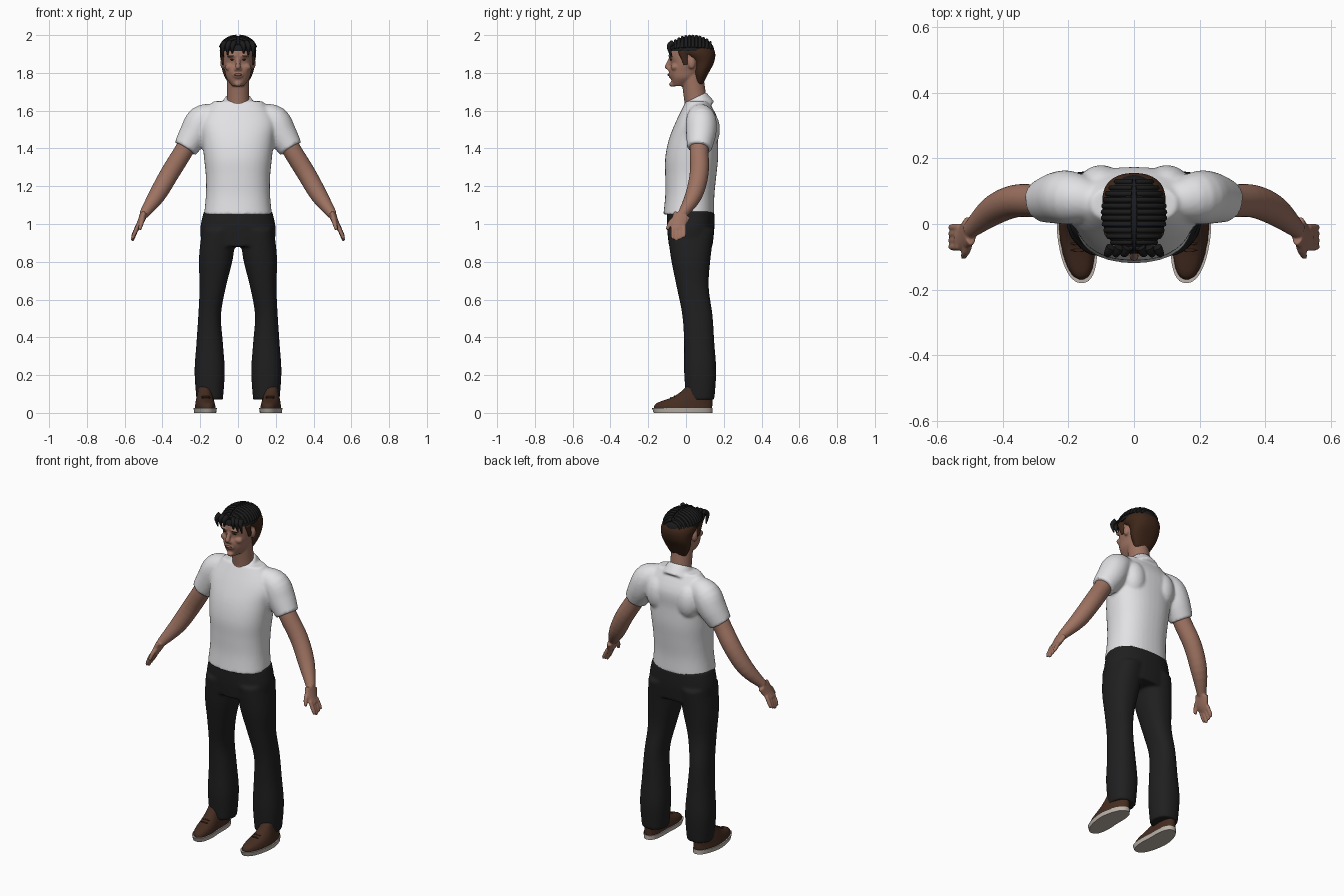
import bpy, bmesh, math
from mathutils import Vector, Matrix

cube = bpy.data.objects.get("Cube")
if cube:
    bpy.data.objects.remove(cube, do_unlink=True)


def material(name, red, green, blue):
    mat = bpy.data.materials.new(name)
    mat.use_nodes = True
    mat.diffuse_color = (red, green, blue, 1)
    shader = mat.node_tree.nodes["Principled BSDF"]
    shader.inputs["Base Color"].default_value = mat.diffuse_color
    shader.inputs["Roughness"].default_value = .8
    return mat


skin = material("skin", .34, .17, .12)
lip_colour = material("lip colour", .27, .11, .08)
white_cotton = material("white cotton", .76, .76, .78)
black_denim = material("black denim", .014, .014, .015)
black_hair = material("black hair", .011, .011, .012)
dark_brown = material("dark brown", .05, .02, .01)
brown_leather = material("brown leather", .06, .026, .015)
pale_rubber = material("pale rubber", .5, .45, .4)


def spline(rows, steps=4):
    """Smooth interpolation through rows of numbers."""
    rows = [Vector(row) for row in rows]
    result = []
    for index, (start, end) in enumerate(zip(rows, rows[1:])):
        before = rows[max(index - 1, 0)]
        after = rows[min(index + 2, len(rows) - 1)]
        leave, arrive = (end - before) / 2, (after - start) / 2
        for step in range(steps):
            t = step / steps
            ease = t * t * (3 - 2 * t)
            result.append(start.lerp(end, ease) + leave * (t * (1 - t) ** 2)
                          - arrive * (t * t * (1 - t)))
    return result + [rows[-1]]


def sides_for(x):
    """Parts away from the middle are built on both sides."""
    return (1, -1) if x else (1,)


def loft(bm, rows, level, power, count):
    """Skin of rounded rings; each row is x, y, z, width, depth."""
    rows = spline(rows)
    for side in sides_for(any(row[0] for row in rows)):
        rings = []
        for index, row in enumerate(rows):
            across, along = Vector((1, 0, 0)), Vector((0, 1, 0))
            if not level:
                ahead = rows[min(index + 1, len(rows) - 1)]
                behind = rows[max(index - 1, 0)]
                path = Vector((ahead - behind)[:3]).normalized()
                along = (along - path * path.y).normalized()
                across = along.cross(path)
            ring = []
            for k in range(count):
                angle = math.tau * k / count
                c, s = math.cos(angle), math.sin(angle)
                c = math.copysign(abs(c) ** (2 / power), c)
                s = math.copysign(abs(s) ** (2 / power), s)
                point = Vector(row[:3]) + across * (c * row[3]) + along * (s * row[4])
                ring.append(bm.verts.new((point.x * side, point.y, point.z)))
            rings.append(ring)
        for low, high in zip(rings, rings[1:]):
            for k in range(count):
                bm.faces.new((low[k - 1], low[k], high[k], high[k - 1]))
        bm.faces.new(rings[0])
        bm.faces.new(rings[-1])


def tube(bm, *rows, depth=1, count=24):
    """Round limb through rows of x, y, z, radius."""
    loft(bm, [(x, y, z, r, r * depth) for x, y, z, r in rows], False, 2, count)


def body(bm, bottom, top, *rows, centre=lambda t: 0):
    """Evenly stacked level rings; each row is half width, front, back."""
    rings = []
    for index, (width, front, back) in enumerate(rows):
        t = index / (len(rows) - 1)
        rings.append((centre(t), (front + back) / 2, bottom + (top - bottom) * t,
                      width, (back - front) / 2))
    loft(bm, rings, True, 2.3, 40)


def ball(bm, x, y, z, *size):
    for side in sides_for(x):
        place = Matrix.Translation((x * side, y, z))
        bmesh.ops.create_uvsphere(bm, u_segments=20, v_segments=12, radius=1,
                                  matrix=place @ Matrix.Diagonal((*size, 1)))


def finish(bm, name, mat, voxel=None):
    """Make the object; a voxel size fuses its pieces into one skin."""
    bmesh.ops.recalc_face_normals(bm, faces=bm.faces)
    mesh = bpy.data.meshes.new(name)
    bm.to_mesh(mesh)
    bm.free()
    mesh.materials.append(mat)
    mesh.shade_smooth()
    mesh.set_sharp_from_angle(angle=math.radians(50))
    part = bpy.data.objects.new(name, mesh)
    bpy.context.collection.objects.link(part)
    if voxel:
        fuse = part.modifiers.new("fuse", 'REMESH')
        fuse.mode = 'VOXEL'
        fuse.voxel_size = voxel
        fuse.use_smooth_shade = True
        relax = part.modifiers.new("relax", 'SMOOTH')
        relax.iterations = 4


def turn_out(bm):
    """Swing the toes of both shoes outwards."""
    for vert in bm.verts:
        vert.co.x -= math.copysign(vert.co.y / 10, vert.co.x)


# Shirt: torso, sleeves, tilted collar and shoulder blades
bm = bmesh.new()
body(bm, 1.05, 1.65, (.18, -.12, .15), (.17, -.11, .15), (.17, -.11, .16), (.18, -.11, .17),
     (.19, -.09, .17), (.2, -.05, .17), (.13, 0, .12))
tube(bm, (.12, .07, 1.58, .06), (.19, .08, 1.55, .08), (.23, .08, 1.48, .08), (.28, .07, 1.4, .065))
tube(bm, (0, .08, 1.61, .09), (0, .05, 1.67, .07), depth=.9)
ball(bm, .1, .12, 1.5, .07, .06, .1)
finish(bm, "shirt", white_cotton, .009)

# Trousers: hips and two legs, closing in towards the crotch
bm = bmesh.new()
body(bm, .88, 1.07, (.19, -.09, .14), (.2, -.1, .15), (.18, -.1, .15))
body(bm, .07, .97, (.07, 0, .15), (.08, -.01, .16), (.07, -.01, .15), (.06, -.02, .14),
     (.07, -.05, .12), (.09, -.08, .13), (.09, -.1, .15),
     centre=lambda t: .15 - .05 * max(0, 2 * t - 1))
finish(bm, "trousers", black_denim, .009)

# Arms, flat palms, fingers and thumbs
bm = bmesh.new()
wrist, knuckles = (.5, -.02, 1.05), (.54, -.04, .97)
tube(bm, (.21, .08, 1.53, .05), (.28, .07, 1.4, .05), (.36, .07, 1.27, .05), (.43, .04, 1.15, .045),
     (*wrist, .025))
tube(bm, (*wrist, .02), (.52, -.04, 1, .017), (*knuckles, .013), depth=2.4)
x, y, z = knuckles
for finger, reach in enumerate((.05, .06, .05, .04)):
    spread = y + .02 * (finger - 1.5)
    tube(bm, (x - .01, spread, z + .02, .011), (x + .01, spread, z - reach / 2, .011),
         (x + .02, spread, z - reach, .008), count=12)
tube(bm, (.5, -.04, 1.04, .014), (.51, -.08, 1.01, .013), (.52, -.1, .97, .009), count=12)
finish(bm, "arms", skin, .005)

# Head: neck, skull, nose, brow, cheeks, chin, mouth and ears
bm = bmesh.new()
tube(bm, (0, .06, 1.6, .07), (0, .05, 1.66, .06), (0, .03, 1.8, .06))
body(bm, 1.73, 1.97, (.03, -.07, .01), (.06, -.08, .05), (.07, -.09, .09), (.08, -.08, .11),
     (.08, -.09, .12), (.08, -.08, .13), (.04, -.03, .07))
tube(bm, (0, -.08, 1.88, .01), (0, -.1, 1.83, .014))
ball(bm, 0, -.1, 1.83, .013, .014, .01)
ball(bm, .01, -.09, 1.82, .01, .01, .01)
ball(bm, .03, -.08, 1.89, .03, .014, .01)
ball(bm, .04, -.06, 1.83, .03, .02, .02)
ball(bm, 0, -.07, 1.74, .02, .02, .014)
ball(bm, 0, -.08, 1.79, .03, .013, .02)
ball(bm, .08, .03, 1.85, .014, .02, .03)
finish(bm, "head", skin, .005)

# Lips, eyes and eyebrows
bm = bmesh.new()
ball(bm, 0, -.09, 1.79, .02, .009, .007)
finish(bm, "lips", lip_colour)
bm = bmesh.new()
ball(bm, .03, -.076, 1.87, .012, .009, .004)
finish(bm, "eyes", dark_brown)
bm = bmesh.new()
ball(bm, .034, -.085, 1.89, .02, .009, .004)
finish(bm, "eyebrows", black_hair)

# Brown hair on the back and sides, with sideburns
bm = bmesh.new()
body(bm, 1.74, 1.98, (.05, .05, .09), (.08, .04, .12), (.09, .03, .15), (.095, -.04, .15),
     (.05, -.02, .09))
tube(bm, (.08, -.02, 1.92, .013), (.08, 0, 1.84, .006), depth=2)
finish(bm, "hair_sides", dark_brown, .006)

# Black hair on top: domed cap, swept locks and fringe
bm = bmesh.new()
crown = Vector((0, .03, 1.915))
half_width, half_length, height = .097, .12, .08


def on_dome(turn, along):
    """Point of the dome, from the parting (0) to the ear (1)."""
    slim = math.sqrt(1 - along * along)
    angle = turn * math.pi / 2
    return crown + Vector((half_width * slim * math.sin(angle), half_length * along,
                           height * slim * math.cos(angle)))


layers = []
for step in range(7):
    shrink = math.cos(step / 4)
    layers.append((crown.x, crown.y, crown.z + height * math.sin(step / 4),
                   half_width * shrink, half_length * shrink))
loft(bm, layers, True, 2, 40)
for k in range(12):
    along = k / 6.5 - .87
    lock = [on_dome(.05 + turn / 5, along) for turn in range(5)]
    tube(bm, *[(*point, .008) for point in lock], count=10)
for x in (.02, .045, .07):
    tube(bm, (x, -.07, 1.96, .015), (x + .01, -.09, 1.94, .012),
         (x + .01, x / 5 - .09, 1.91 - x / 3, .004), count=10)
finish(bm, "hair_top", black_hair)


def foot_line(t):
    return .177


# Shoes: leather uppers, soles and laces
bm = bmesh.new()
body(bm, .02, .14, (.055, -.17, .14), (.05, -.16, .14), (.045, -.08, .14), (.04, -.03, .13),
     (.04, 0, .13), centre=foot_line)
turn_out(bm)
finish(bm, "shoe_uppers", brown_leather, .007)
bm = bmesh.new()
body(bm, 0, .025, (.057, -.17, .14), (.06, -.18, .14), centre=foot_line)
turn_out(bm)
finish(bm, "shoe_soles", pale_rubber)
bm = bmesh.new()
for k in range(4):
    ball(bm, foot_line(k), k / 50 - .08, .08 + k / 150, .024, .004, .005)
turn_out(bm)
finish(bm, "shoe_laces", dark_brown)
